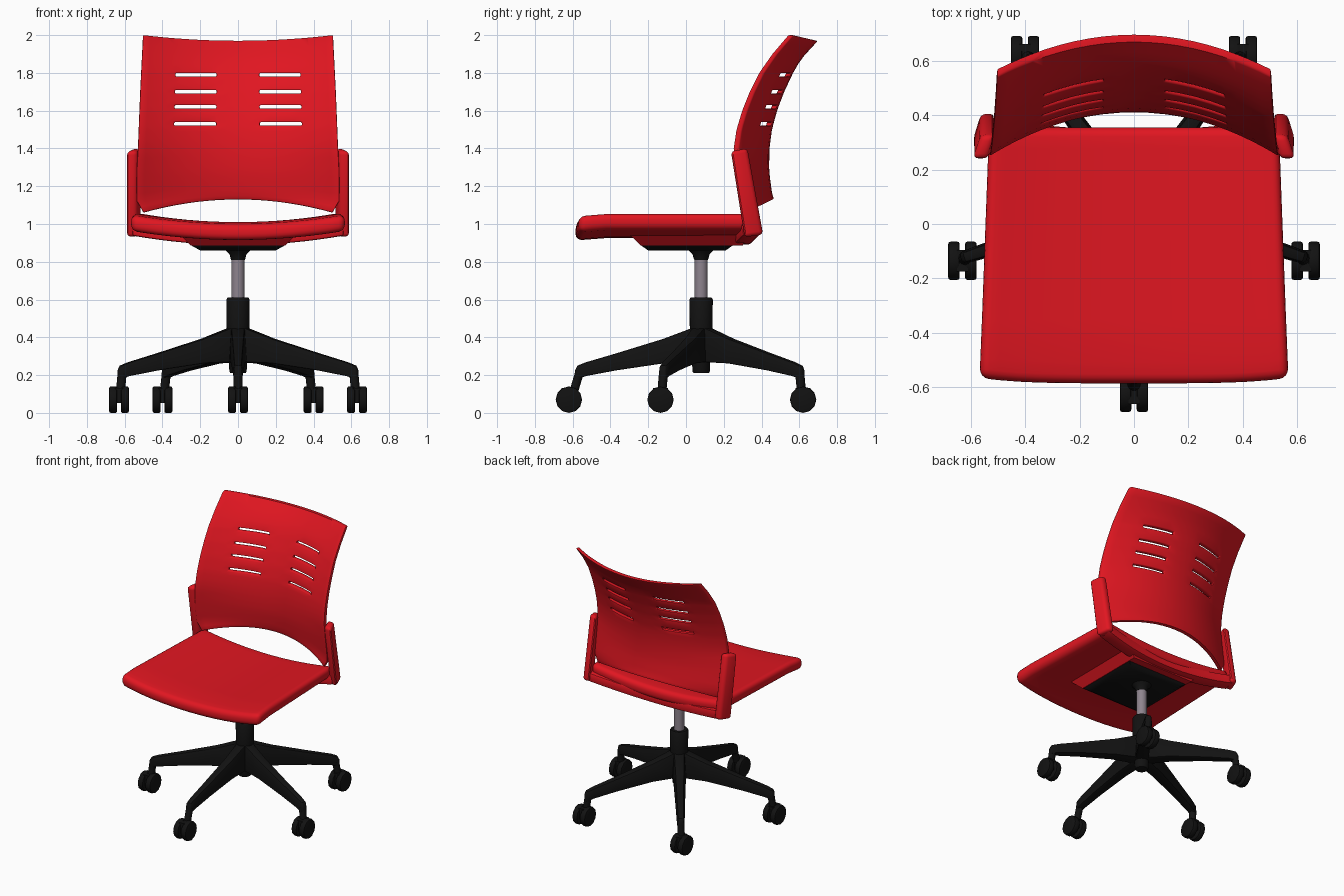
import bpy, bmesh, math
from mathutils import Matrix, Vector

if "Cube" in bpy.data.objects:
    bpy.data.objects.remove(bpy.data.objects["Cube"])


def material(name, rgb):
    m = bpy.data.materials.new(name)
    m.diffuse_color = (*rgb, 1)
    m.use_nodes = True
    m.node_tree.nodes["Principled BSDF"].inputs["Base Color"].default_value = m.diffuse_color
    return m


RED = material("red_plastic", (0.75, 0.008, 0.015))
BLACK = material("black_plastic", (0.006, 0.006, 0.006))
STEEL = material("steel", (0.27, 0.23, 0.27))


def finish(name, bm, mat, bevel=0.0, segments=3, angle=35):
    bmesh.ops.recalc_face_normals(bm, faces=bm.faces)
    me = bpy.data.meshes.new(name)
    bm.to_mesh(me)
    bm.free()
    ob = bpy.data.objects.new(name, me)
    bpy.context.collection.objects.link(ob)
    me.materials.append(mat)
    bpy.ops.object.select_all(action='DESELECT')
    ob.select_set(True)
    bpy.context.view_layer.objects.active = ob
    if bevel:
        mod = ob.modifiers.new("bevel", 'BEVEL')
        mod.width, mod.segments = bevel, segments
        mod.limit_method, mod.angle_limit = 'ANGLE', math.radians(50)
        bpy.ops.object.modifier_apply(modifier=mod.name)
    bpy.ops.object.shade_smooth_by_angle(angle=math.radians(angle))
    return ob


def loft(rings):
    """Join equal rings of points and cap both ends."""
    bm = bmesh.new()
    vs = [[bm.verts.new(p) for p in ring] for ring in rings]
    n = len(vs[0])
    for a, b in zip(vs, vs[1:]):
        for i in range(n):
            bm.faces.new((a[i], a[(i + 1) % n], b[(i + 1) % n], b[i]))
    bm.faces.new(vs[0])
    bm.faces.new(vs[-1])
    return bm


def lathe(profile, x=0, y=0, n=24):
    return loft([[(x + r * math.cos(2 * math.pi * i / n),
                   y + r * math.sin(2 * math.pi * i / n), z) for i in range(n)]
                 for r, z in profile])


def slab(rows, cols, point, offset, hole=lambda r, c: False):
    """Curved sheet over a grid, thickened by an offset vector."""
    bm = bmesh.new()
    vs = [[bm.verts.new(point(r, c)) for c in cols] for r in rows]
    for i in range(len(rows) - 1):
        for j in range(len(cols) - 1):
            if not hole((rows[i] + rows[i + 1]) / 2, (cols[j] + cols[j + 1]) / 2):
                bm.faces.new((vs[i][j], vs[i][j + 1], vs[i + 1][j + 1], vs[i + 1][j]))
    bmesh.ops.delete(bm, geom=[v for v in bm.verts if not v.link_faces], context='VERTS')
    new = bmesh.ops.extrude_face_region(bm, geom=bm.faces[:], use_keep_orig=True)
    bmesh.ops.translate(bm, vec=offset,
                        verts=[g for g in new["geom"] if isinstance(g, bmesh.types.BMVert)])
    return bm


def interp(table, t):
    for (a, *va), (b, *vb) in zip(table, table[1:]):
        if t <= b:
            f = (t - a) / (b - a)
            return [p + (q - p) * f for p, q in zip(va, vb)]
    return list(table[-1][1:])


# Backrest: z, edge y, centre y, half width
BACK = [(1.06, .29, .435, .50), (1.12, .28, .425, .535), (1.2, .268, .418, .537),
        (1.3, .256, .41, .535), (1.4, .25, .412, .53), (1.5, .265, .425, .526),
        (1.6, .295, .452, .522), (1.7, .335, .49, .518), (1.8, .385, .537, .513),
        (1.9, .455, .595, .508), (2.0, .54, .668, .503)]
SLOTS = [1.53, 1.62, 1.70, 1.79]


def back_point(z, u):
    edge, mid, half = interp(BACK, z)
    k = 1 - u * u
    lift = 0.07 * max(0, 1.25 - z) / 0.19 - 0.03 * max(0, z - 1.85) / 0.15
    return (u * half, edge + (mid - edge) * k, z + lift * k)


def is_slot(z, u):
    return 0.22 < abs(u) < 0.645 and any(abs(z - s) < 0.009 for s in SLOTS)


rows = [1.06, 1.09, 1.12, 1.16, 1.2, 1.25, 1.3, 1.35, 1.4, 1.45, 1.49, 1.575,
        1.66, 1.745, 1.85, 1.9, 1.95, 2.0]
rows = sorted(rows + [s + d for s in SLOTS for d in (-.009, .009)])
half_cols = [.1, .22, .32, .43, .54, .645, .74, .83, .92, 1]
cols = [-c for c in reversed(half_cols)] + [0] + half_cols
finish("backrest", slab(rows, cols, back_point, (0, .03, 0), is_slot), RED, 0.006, 2, 40)


# Seat pan, dished across its width
def seat_point(y, u):
    t = (y + .585) / .94
    half = .567 - .035 * t
    front = .02 * u ** 4 * max(0, 1 - 4 * t)
    droop = .012 * max(0, 1 - 6 * t)
    return (u * half, y + front, 1.058 - .048 * (1 - u * u) - droop)


finish("seat", slab([-.585 + .94 * i / 12 for i in range(13)],
                    [i / 8 for i in range(-8, 9)], seat_point, (0, 0, -.085)),
       RED, 0.034, 4)


def frustum(sections):
    """Stack of rectangles: half x, y min, y max, z."""
    return loft([[(-x, a, z), (x, a, z), (x, b, z), (-x, b, z)] for x, a, b, z in sections])


# Underside pan and tilt mechanism
finish("seat_under_pan", frustum([(.25, -.24, .30, .886), (.31, -.30, .33, .945)]), RED)
finish("mechanism_plate", frustum([(.20, -.20, .21, .86), (.25, -.24, .25, .888)]), BLACK, .006, 2)
finish("mechanism_collar", lathe([(.036, .81), (.04, .82), (.045, .84), (.07, .865)], 0, .08), BLACK)

# Rear cross rail between the side brackets
rings = []
for i in range(-8, 9):
    u = i / 8
    z, y = .888 + .05 * u * u, .25 + .05 * u * u
    rings.append([(u * .56, y, z), (u * .56, y + .095, z + .005),
                  (u * .56, y + .095, z + .07), (u * .56, y, z + .07)])
finish("rear_cross_rail", loft(rings), RED, .012, 2)

# Side brackets: inner x, outer x, y, z
for side, s in (("left", -1), ("right", 1)):
    pts = [(.535, .592, .238, 1.385), (.51, .562, .325, 1.40),
           (.51, .562, .408, .945), (.535, .592, .31, .93)]
    bm = loft([[(s * p[k], p[2], p[3]) for p in pts] for k in (0, 1)])
    finish(side + "_back_bracket", bm, RED, .02, 3)

# Gas column and base hub
finish("gas_column", lathe([(.035, .58), (.035, .83)], 0, .08), STEEL)
finish("base_hub", lathe([(.04, .21), (.046, .22), (.05, .33), (.06, .45), (.062, .60),
                          (.056, .61)], 0, .08), BLACK)

# Five legs: r, top z, bottom z, half width
LEG = [(.02, .46, .27, .048), (.2, .392, .262, .04), (.45, .315, .225, .032),
       (.61, .268, .195, .027), (.655, .25, .18, .024), (.668, .225, .17, .02)]
CASTERS = [(0, -.62), (.63, -.135), (.40, .62), (-.40, .62), (-.63, -.135)]
for i, (cx, cy) in enumerate(CASTERS):
    a = math.radians(-90 + 72 * i)
    bm = loft([[(r, -w, b), (r, w, b), (r, w * .75, t), (r, -w * .75, t)] for r, t, b, w in LEG])
    bm.transform(Matrix.Translation((0, .08, 0)) @ Matrix.Rotation(a, 4, 'Z'))
    finish(f"base_leg_{i + 1}", bm, BLACK, .008, 2)

    # Caster stem leaning from the leg tip to the wheels
    top = Vector((.645 * math.cos(a), .08 + .645 * math.sin(a), .21))
    low = Vector((cx, cy, .11)).lerp(Vector((top.x, top.y, .11)), .45)
    ring = [(.024 * math.cos(k * math.pi / 6), .024 * math.sin(k * math.pi / 6)) for k in range(12)]
    bm = loft([[(p.x + x, p.y + y, p.z) for x, y in ring] for p in (low, top)])
    finish(f"caster_stem_{i + 1}", bm, BLACK)

    # Twin wheels and the housing between them
    for tag, s in (("left", -1), ("right", 1)):
        bm = bmesh.new()
        bmesh.ops.create_cone(bm, cap_ends=True, segments=12, radius1=.07, radius2=.07, depth=.042,
                              matrix=Matrix.Translation((cx + s * .031, cy, .07))
                              @ Matrix.Rotation(math.pi / 2, 4, 'Y'))
        finish(f"caster_{i + 1}_{tag}_wheel", bm, BLACK, .008, 2)
    bm = bmesh.new()
    bmesh.ops.create_cube(bm, size=1, matrix=Matrix.Translation((cx, cy, .093))
                          @ Matrix.Diagonal((.04, .08, .08, 1)))
    finish(f"caster_{i + 1}_housing", bm, BLACK)
